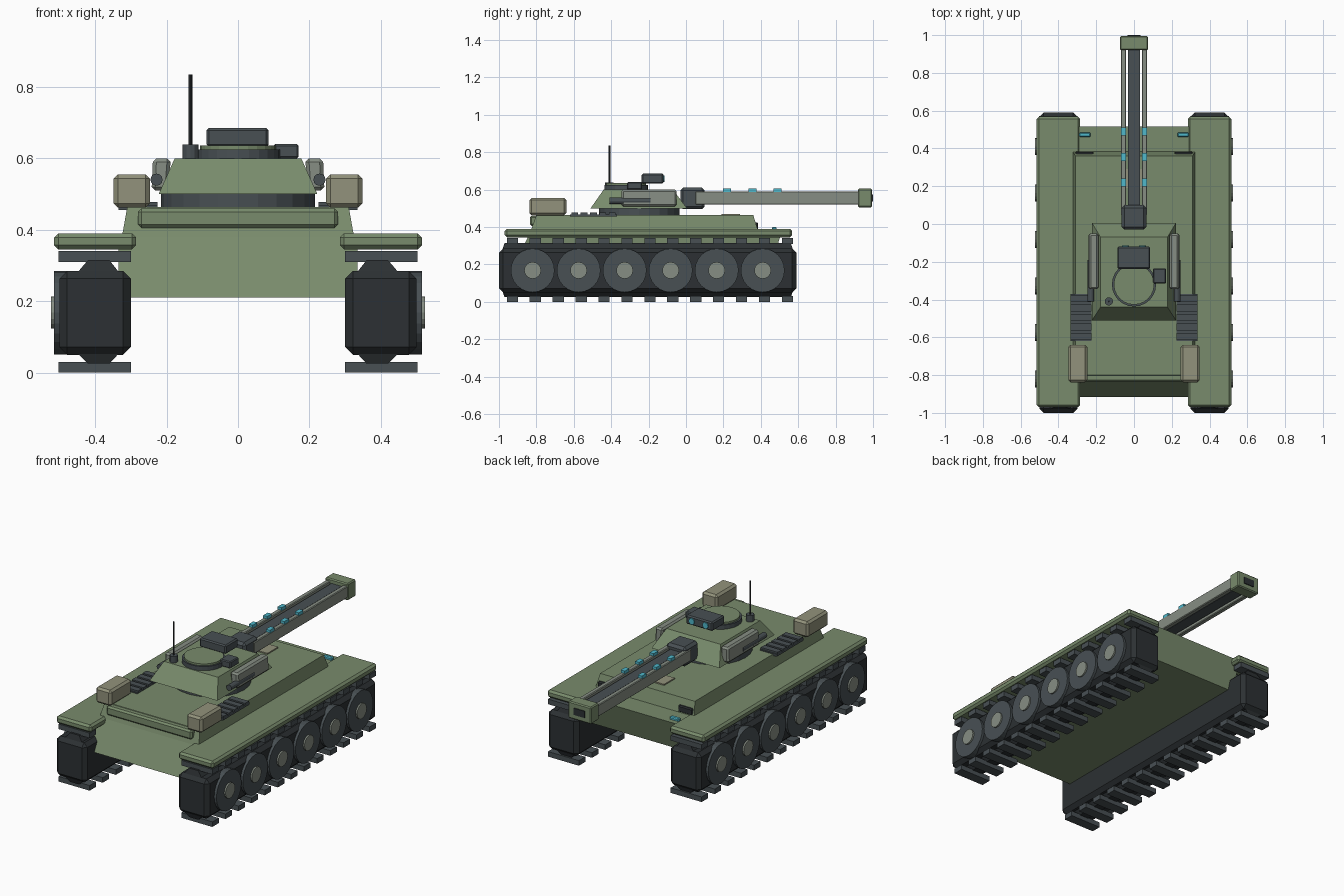
import bpy, bmesh, math
from mathutils import Matrix, Vector

if "Cube" in bpy.data.objects:
    bpy.data.objects.remove(bpy.data.objects["Cube"])


def material(name, rgb):
    m = bpy.data.materials.new(name)
    m.diffuse_color = (*rgb, 1)
    m.use_nodes = True
    m.node_tree.nodes["Principled BSDF"].inputs["Base Color"].default_value = m.diffuse_color
    return m


GREEN = material("green", (0.19, 0.26, 0.15))
DARK = material("dark", (0.025, 0.03, 0.033))
STEEL = material("steel", (0.065, 0.08, 0.088))
GREY = material("grey", (0.24, 0.27, 0.23))
TAN = material("tan", (0.29, 0.29, 0.20))
CYAN = material("cyan", (0.08, 0.48, 0.60))


def finish(bm, name, mat, bevel=0, mirror=False):
    bmesh.ops.recalc_face_normals(bm, faces=bm.faces)
    me = bpy.data.meshes.new(name)
    bm.to_mesh(me)
    bm.free()
    me.materials.append(mat)
    ob = bpy.data.objects.new(name, me)
    bpy.context.collection.objects.link(ob)
    if bevel:
        b = ob.modifiers.new("bevel", 'BEVEL')
        b.width, b.segments = bevel, 1
    if mirror:
        ob.modifiers.new("mirror", 'MIRROR')
    return ob


def frustum(bm, low, high):
    """Each end is (x0, x1, y0, y1, z)."""
    rings = []
    for x0, x1, y0, y1, z in (low, high):
        rings.append([bm.verts.new(p) for p in
                      ((x0, y0, z), (x1, y0, z), (x1, y1, z), (x0, y1, z))])
    a, b = rings
    bm.faces.new(a)
    bm.faces.new(b)
    for i in range(4):
        j = (i + 1) % 4
        bm.faces.new((a[i], a[j], b[j], b[i]))


def block(bm, x0, x1, y0, y1, z0, z1):
    frustum(bm, (x0, x1, y0, y1, z0), (x0, x1, y0, y1, z1))


def box(name, dims, mat, bevel=0, mirror=False):
    bm = bmesh.new()
    block(bm, *dims)
    return finish(bm, name, mat, bevel, mirror)


def taper(name, low, high, mat, bevel=0, mirror=False):
    bm = bmesh.new()
    frustum(bm, low, high)
    return finish(bm, name, mat, bevel, mirror)


def cylinder(name, centre, r, depth, axis, mat, sides=24, bevel=0, mirror=False):
    bm = bmesh.new()
    turn = {'X': Matrix.Rotation(math.pi / 2, 4, 'Y'),
            'Y': Matrix.Rotation(math.pi / 2, 4, 'X'), 'Z': Matrix()}[axis]
    bmesh.ops.create_cone(bm, cap_ends=True, segments=sides, radius1=r, radius2=r,
                          depth=depth, matrix=Matrix.Translation(Vector(centre)) @ turn)
    return finish(bm, name, mat, bevel, mirror)


# Tracks: belt body, guide ridges, shoes
box("track_body", (0.30, 0.50, -1.0, 0.59, 0.05, 0.285), DARK, 0.022, True)
taper("track_upper_ridge", (0.335, 0.447, -1.0 + 0.02, 0.57, 0.283),
      (0.36, 0.42, -0.97, 0.56, 0.315), DARK, 0, True)
taper("track_lower_ridge", (0.335, 0.447, -0.98, 0.57, 0.052),
      (0.36, 0.42, -0.97, 0.56, 0.025), DARK, 0, True)
bm = bmesh.new()
for i in range(13):
    y = -0.928 + i * 0.1225
    for z0, z1 in ((0.0, 0.03), (0.31, 0.34)):
        block(bm, 0.30, 0.503, y - 0.03, y + 0.03, z0, z1)
finish(bm, "track_shoes", STEEL, 0, True)

# Road wheels
for i in range(6):
    y = -0.82 + i * 0.246
    cylinder(f"road_wheel_{i + 1}", (0.495, y, 0.168), 0.117, 0.04, 'X', STEEL, 24, 0, True)
    cylinder(f"wheel_hub_{i + 1}", (0.504, y, 0.168), 0.045, 0.04, 'X', GREY, 16, 0, True)

# Hull and deck
taper("lower_hull", (-0.335, 0.335, -0.915, 0.46, 0.21),
      (-0.335, 0.335, -0.825, 0.515, 0.385), GREEN)
taper("upper_deck", (-0.325, 0.325, -0.83, 0.385, 0.38),
      (-0.31, 0.31, -0.80, 0.36, 0.463), GREEN)
box("rear_plate", (-0.28, 0.28, -0.835, -0.78, 0.405, 0.46), GREEN, 0.01)
box("fender", (0.285, 0.515, -0.97, 0.568, 0.345, 0.39), GREEN, 0.012, True)
box("driver_hatch", (-0.06, 0.06, 0.19, 0.29, 0.46, 0.47), TAN)
box("lamp_housing", (0.215, 0.31, 0.36, 0.385, 0.385, 0.425), DARK, 0.006, True)
box("headlamp", (0.23, 0.29, 0.46, 0.485, 0.38, 0.40), CYAN, 0.005, True)

# Engine grilles
bm = bmesh.new()
block(bm, 0.225, 0.335, -0.62, -0.37, 0.455, 0.468)
for i in range(5):
    y = -0.595 + i * 0.05
    block(bm, 0.225, 0.335, y - 0.018, y + 0.018, 0.46, 0.478)
finish(bm, "engine_grille", STEEL, 0, True)

# Stowage boxes
box("stowage_box", (0.247, 0.348, -0.838, -0.64, 0.462, 0.555), TAN, 0.012, True)

# Turret
cylinder("turret_ring", (0, -0.25, 0.478), 0.215, 0.05, 'Z', STEEL, 24)
taper("turret", (-0.222, 0.222, -0.51, 0.005, 0.50),
      (-0.177, 0.177, -0.44, -0.07, 0.60), GREEN)
cylinder("cupola_ring", (0, -0.32, 0.61), 0.117, 0.03, 'Z', STEEL, 24)
cylinder("cupola_lid", (0, -0.32, 0.629), 0.107, 0.014, 'Z', GREEN, 24)
box("sight_box", (-0.088, 0.086, -0.237, -0.12, 0.632, 0.685), STEEL, 0.007)
cylinder("sight_lens", (0.045, -0.12, 0.658), 0.018, 0.012, 'Y', CYAN, 16, 0, True)
box("side_sight", (0.10, 0.17, -0.315, -0.235, 0.60, 0.64), STEEL, 0.005)

# Antenna
cylinder("antenna_base", (-0.133, -0.41, 0.618), 0.022, 0.04, 'Z', STEEL, 12)
cylinder("antenna_rod", (-0.133, -0.41, 0.735), 0.005, 0.2, 'Z', DARK, 8)

# Side pods and their tubes
taper("side_pod", (0.195, 0.242, -0.345, -0.05, 0.51),
      (0.188, 0.238, -0.345, -0.05, 0.60), GREY, 0.01, True)
cylinder("pod_tube", (0.228, -0.30, 0.54), 0.017, 0.22, 'Y', STEEL, 12, 0, True)

# Rail gun
box("gun_mantlet", (-0.065, 0.065, -0.03, 0.10, 0.495, 0.61), STEEL, 0.015)
box("gun_core", (-0.033, 0.033, 0.05, 0.94, 0.53, 0.58), STEEL)
box("gun_rail", (0.042, 0.07, 0.05, 0.93, 0.52, 0.59), GREY, 0.004, True)
bm = bmesh.new()
for y in (0.22, 0.355, 0.49):
    block(bm, 0.043, 0.069, y - 0.021, y + 0.021, 0.585, 0.605)
finish(bm, "rail_coils", CYAN, 0, True)
box("muzzle_block", (-0.075, 0.075, 0.92, 0.995, 0.505, 0.605), GREEN, 0.006)
box("muzzle_bore", (-0.035, 0.035, 0.98, 1.0, 0.535, 0.575), DARK)
